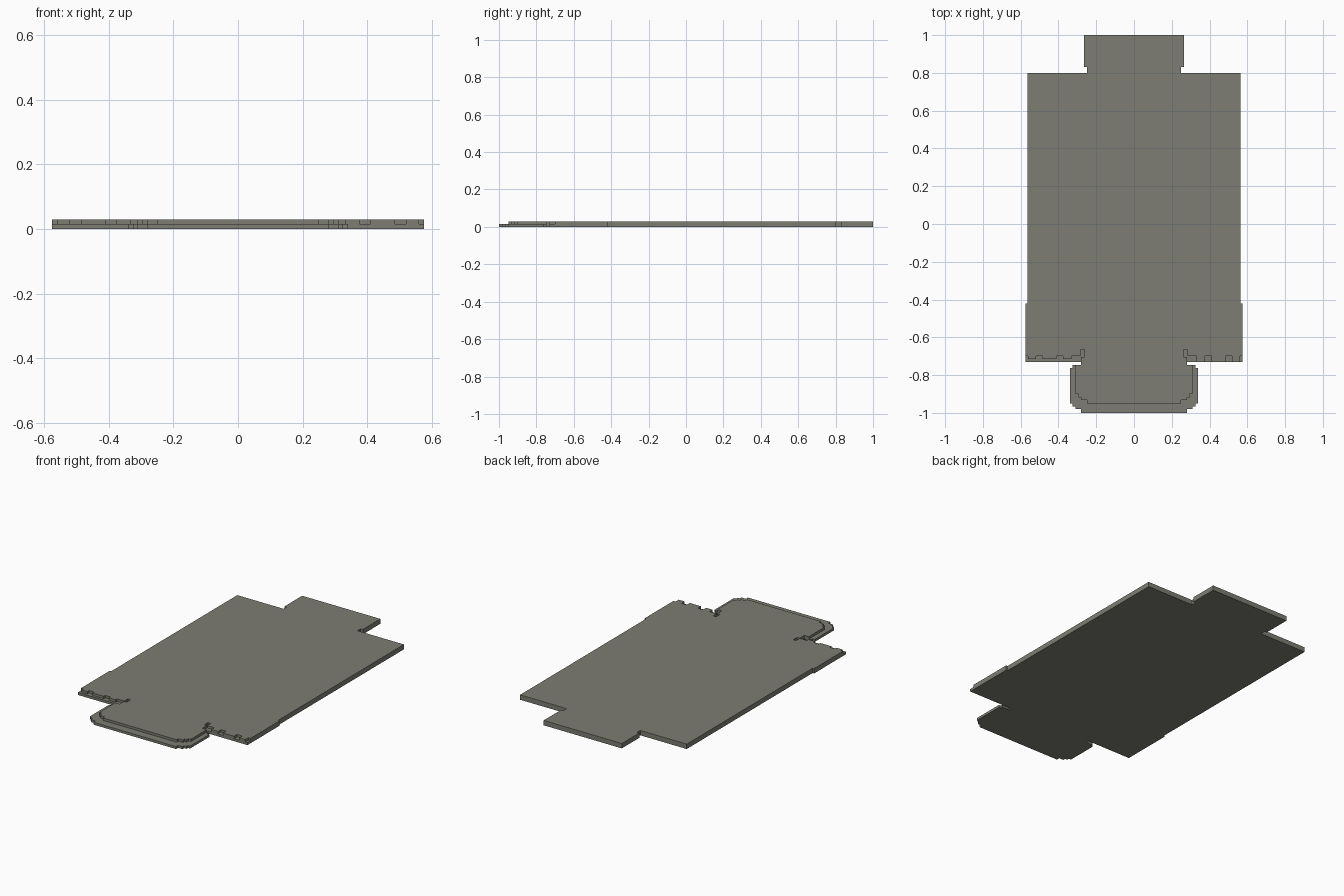
import bpy, bmesh

if "Cube" in bpy.data.objects:
    bpy.data.objects.remove(bpy.data.objects["Cube"])

LAYER, TOP = 0.015, 0.03

mat = bpy.data.materials.new("warm grey")
mat.diffuse_color = (0.205, 0.205, 0.175, 1)
mat.use_nodes = True
mat.node_tree.nodes["Principled BSDF"].inputs["Base Color"].default_value = mat.diffuse_color


def prism(name, pts, z0, z1):
    """Extrude a flat outline between two heights."""
    bm = bmesh.new()
    face = bm.faces.new([bm.verts.new((x, y, z0)) for x, y in pts])
    ext = bmesh.ops.extrude_face_region(bm, geom=[face])
    for v in ext["geom"]:
        if isinstance(v, bmesh.types.BMVert):
            v.co.z = z1
    bmesh.ops.recalc_face_normals(bm, faces=bm.faces)
    me = bpy.data.meshes.new(name)
    bm.to_mesh(me)
    bm.free()
    me.materials.append(mat)
    ob = bpy.data.objects.new(name, me)
    bpy.context.collection.objects.link(ob)
    return ob


def mirrored(half):
    return half + [(-x, y) for x, y in reversed(half)]


def rect(x0, x1, y0, y1):
    return [(x0, y0), (x1, y0), (x1, y1), (x0, y1)]


# Whole stepped outline, right half from back to front
half = [(0.265, 1.0), (0.265, 0.83), (0.25, 0.83), (0.25, 0.80),
        (0.565, 0.80), (0.565, -0.42), (0.575, -0.42), (0.575, -0.73),
        (0.28, -0.73), (0.28, -0.747), (0.325, -0.747), (0.325, -0.762),
        (0.34, -0.762), (0.34, -0.95), (0.325, -0.95), (0.325, -0.965),
        (0.31, -0.965), (0.31, -0.98), (0.28, -0.98), (0.28, -1.0)]
plate = prism("stepped_plate", mirrored(half), 0, TOP)

# Front tab rim: lowered U-shaped border
inner = [(0.31, -0.738), (0.31, -0.90), (0.295, -0.90), (0.295, -0.918),
         (0.28, -0.918), (0.28, -0.933), (0.25, -0.933), (0.25, -0.95)]
outer = [(-0.4, -0.738), (-0.4, -1.1), (0.4, -1.1), (0.4, -0.738)]
cuts = [mirrored(inner) + outer]

# Notches along the front edge and small slots beside the tab
for s in (-1, 1):
    for a, b in ((0.28, 0.33), (0.375, 0.41), (0.485, 0.52), (0.56, 0.60)):
        cuts.append(rect(*sorted((s * a, s * b)), -0.735, -0.70))
    cuts.append(rect(*sorted((s * 0.262, s * 0.282)), -0.703, -0.665))
# The left front edge is lowered along its whole length
cuts.append(rect(-0.60, -0.28, -0.735, -0.715))

for pts in cuts:
    cutter = prism("recess_cutter", pts, LAYER, TOP + 0.02)
    cutter.hide_render = True
    mod = plate.modifiers.new("recess", 'BOOLEAN')
    mod.operation, mod.solver, mod.object = 'DIFFERENCE', 'EXACT', cutter
    bpy.context.view_layer.objects.active = plate
    bpy.ops.object.modifier_apply(modifier=mod.name)
    bpy.data.objects.remove(cutter)
